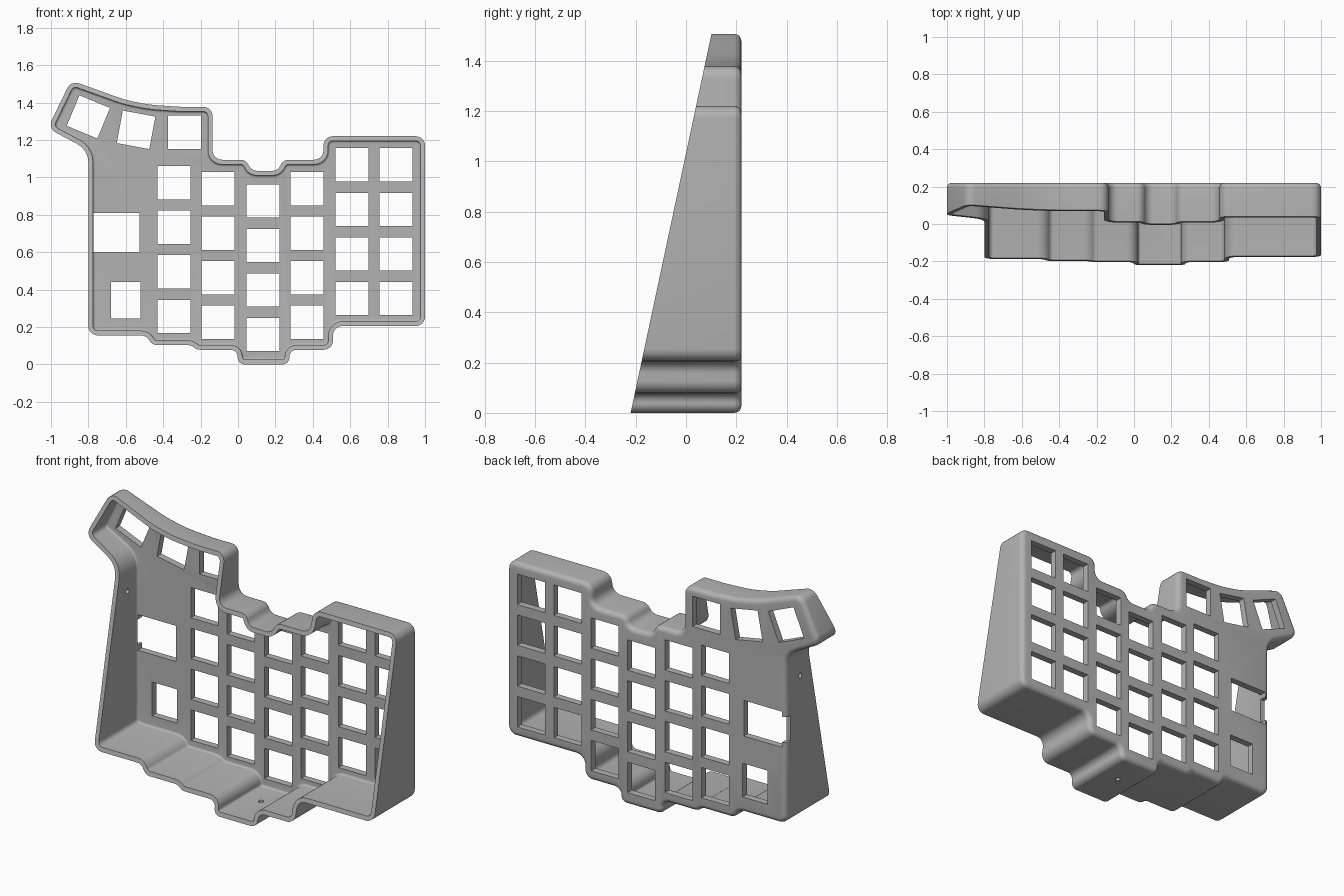
import bpy, bmesh, math
from mathutils import Vector, Matrix

cube = bpy.data.objects.get("Cube")
if cube:
    bpy.data.objects.remove(cube)

BACK, PLATE, WALL = 0.22, 0.04, 0.025
EDGE, INNER_EDGE = 0.028, 0.012
KEY, PITCH = 0.177, 0.238

# Case outline (x, z, optional corner radius), counter-clockwise from bottom left
outline = [(-.8, .155), (-.49, .155), (-.46, .103), (-.25, .103), (-.22, .078),
           (-.002, .078), (-.002, 0), (.275, 0), (.275, .078), (.508, .078),
           (.508, .205), (1, .205), (1, 1.22), (.457, 1.22), (.457, 1.094),
           (.24, 1.094), (.215, 1.035), (.07, 1.035), (.045, 1.094),
           (-.136, 1.094), (-.136, 1.377), (-.313, 1.377, .6), (-.473, 1.388, .6),
           (-.607, 1.415, .6), (-.74, 1.463, .6), (-.893, 1.518),
           (-1.017, 1.262), (-.8, 1.147, .11)]


def rounded(points):
    """Replace every corner with an arc tangent to both sides."""
    result = []
    for i, corner in enumerate(points):
        p = Vector(corner[:2])
        a = Vector(points[i - 1][:2]) - p
        b = Vector(points[(i + 1) % len(points)][:2]) - p
        radius = corner[2] if len(corner) > 2 else .05
        half = a.angle(b) / 2
        t = min(radius / math.tan(half), a.length * .48, b.length * .48)
        radius = t * math.tan(half)
        middle = p + (a.normalized() + b.normalized()).normalized() * radius / math.sin(half)
        start = p + a.normalized() * t - middle
        sweep = start.angle_signed(p + b.normalized() * t - middle)
        steps = max(2, round(abs(sweep) / .25))
        for k in range(steps + 1):
            result.append(middle + Matrix.Rotation(-sweep * k / steps, 2) @ start)
    return result


def inset(points, distance):
    """Move a closed counter-clockwise loop inwards."""
    result = []
    for i, p in enumerate(points):
        d1 = (p - points[i - 1]).normalized()
        d2 = (points[(i + 1) % len(points)] - p).normalized()
        n1, n2 = Vector((-d1.y, d1.x)), Vector((-d2.y, d2.x))
        result.append(p + (n1 + n2) * distance / (1 + n1.dot(n2)))
    return result


def make_object(name, bm):
    bmesh.ops.recalc_face_normals(bm, faces=bm.faces)
    mesh = bpy.data.meshes.new(name)
    bm.to_mesh(mesh)
    bm.free()
    obj = bpy.data.objects.new(name, mesh)
    bpy.context.collection.objects.link(obj)
    return obj


# Shell: rings from back face, round the edge, over the sloped rim and into the cavity
loop = rounded(outline)
arc = [math.pi / 2 * k / 5 for k in range(6)]
rings = [(EDGE * (1 - math.sin(a)), BACK - EDGE * (1 - math.cos(a))) for a in arc]
rings += [(0, None), (WALL, None)]
rings += [(WALL + INNER_EDGE * (1 - math.cos(a)),
           BACK - PLATE - INNER_EDGE * (1 - math.sin(a))) for a in arc]
bm = bmesh.new()
layers = []
for distance, y in rings:
    layers.append([bm.verts.new((p.x, -.22 + .2133 * p.y if y is None else y, p.y))
                   for p in inset(loop, distance)])
for low, high in zip(layers, layers[1:]):
    for i in range(len(loop)):
        bm.faces.new((low[i - 1], low[i], high[i], high[i - 1]))
bm.faces.new(layers[0])
bm.faces.new(layers[-1])
case = make_object("keyboard_case", bm)

# Cutters for key openings, side port and screw holes
cut = bmesh.new()


def box(x, z, width, height, angle=0, y=.225, depth=.14):
    matrix = (Matrix.Translation((x, y, z)) @ Matrix.Rotation(math.radians(angle), 4, 'Y')
              @ Matrix.Diagonal((width, depth, height, 1)))
    bmesh.ops.create_cube(cut, size=1, matrix=matrix)


def drill(location, axis):
    matrix = Matrix.Translation(location) @ Matrix.Rotation(math.pi / 2, 4, 'Y') \
        if axis == 'X' else Matrix.Translation(location)
    bmesh.ops.create_cone(cut, cap_ends=True, segments=16, radius1=.014, radius2=.014,
                          depth=.12, matrix=matrix)


for x, z in [(-.342, .257), (-.107, .225), (.134, .16), (.369, .225), (.61, .353), (.845, .353)]:
    for row in range(4):
        box(x, z + row * PITCH, KEY, KEY)
for x, z, angle in [(-.286, 1.241, 0), (-.545, 1.254, 10.5), (-.8, 1.323, 22.5)]:
    box(x, z, KEY, KEY, angle)
box(-.6, .343, .16, .197)
box(-.65, .706, .246, .208)
box(-.78, .706, .12, .15, y=.235, depth=.11)
drill((-.8, .09, .98), 'X')
drill((.135, .02, 0), 'Z')
cutter = make_object("opening_cutter", cut)
cutter.hide_render = True

mod = case.modifiers.new("openings", 'BOOLEAN')
mod.operation = 'DIFFERENCE'
mod.solver = 'EXACT'
mod.use_self = True
mod.object = cutter
bpy.context.view_layer.objects.active = case
case.select_set(True)
bpy.ops.object.modifier_apply(modifier=mod.name)
bpy.data.objects.remove(cutter)

# Single grey plastic
grey = bpy.data.materials.new("grey_plastic")
grey.use_nodes = True
colour = (.45, .45, .45, 1)
grey.diffuse_color = colour
grey.node_tree.nodes["Principled BSDF"].inputs["Base Color"].default_value = colour
case.data.materials.clear()
case.data.materials.append(grey)
bpy.ops.object.shade_smooth_by_angle(angle=math.radians(30))
